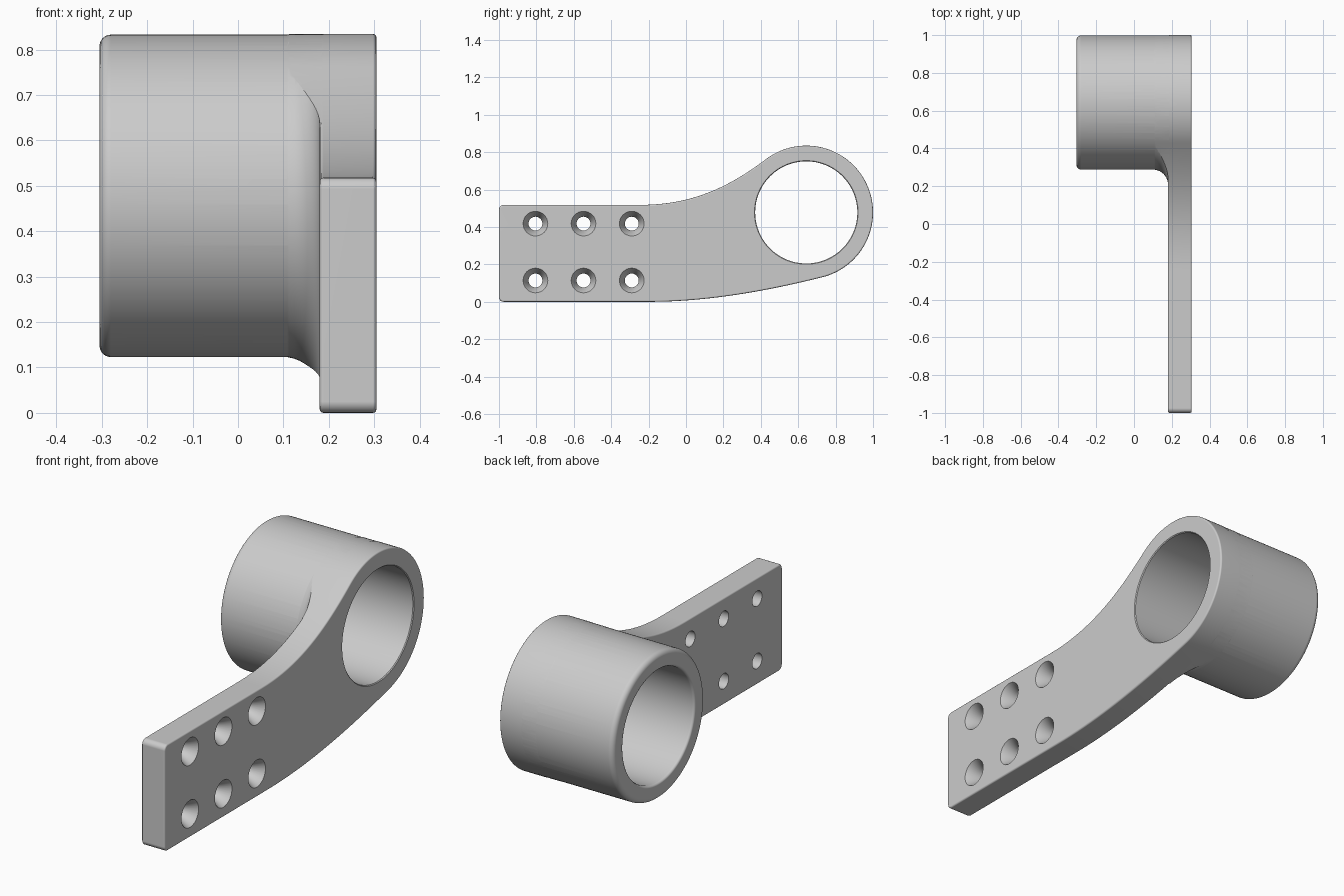
import bpy, bmesh
from math import sin, cos, pi, radians

cube = bpy.data.objects.get("Cube")
if cube:
    bpy.data.objects.remove(cube, do_unlink=True)

CY, CZ = 0.643, 0.478          # ring axis
RING, BORE = 0.357, 0.273
X_IN, X_OUT = 0.18, 0.305      # plate faces
FILLET = 0.08


def make_object(name, bm):
    bmesh.ops.recalc_face_normals(bm, faces=bm.faces)
    mesh = bpy.data.meshes.new(name)
    bm.to_mesh(mesh)
    bm.free()
    obj = bpy.data.objects.new(name, mesh)
    bpy.context.collection.objects.link(obj)
    return obj


def lathe(name, profile, cy, cz, segments):
    """Closed solid turned about an axis along x; profile is (x, radius)."""
    bm = bmesh.new()
    rings = []
    for x, r in profile:
        rings.append([bm.verts.new((x, cy + r * cos(2 * pi * i / segments),
                                    cz + r * sin(2 * pi * i / segments)))
                      for i in range(segments)])
    for a, b in zip(rings, rings[1:]):
        for i in range(segments):
            j = (i + 1) % segments
            bm.faces.new((a[i], a[j], b[j], b[i]))
    bm.faces.new(rings[0])
    bm.faces.new(rings[-1])
    return make_object(name, bm)


def prism(name, outline, x0, x1):
    bm = bmesh.new()
    face = bm.faces.new([bm.verts.new((x0, y, z)) for y, z in outline])
    ext = bmesh.ops.extrude_face_region(bm, geom=[face])
    moved = [v for v in ext["geom"] if isinstance(v, bmesh.types.BMVert)]
    bmesh.ops.translate(bm, verts=moved, vec=(x1 - x0, 0, 0))
    return make_object(name, bm)


def bezier(p0, p1, p2, p3, n):
    return [tuple((1 - t)**3 * a + 3 * (1 - t)**2 * t * b + 3 * (1 - t) * t * t * c + t**3 * d
                  for a, b, c, d in zip(p0, p1, p2, p3))
            for t in (i / n for i in range(n + 1))]


def plate_outline(inset=0.0):
    """Handle profile in y, z: straight tail sweeping tangentially into the ring."""
    r, low, high, c = RING - inset, inset, 0.518 - inset, 0.025
    a0, a1 = radians(-76), radians(127)
    start = (CY + r * cos(a0), CZ + r * sin(a0))
    end = (CY + r * cos(a1), CZ + r * sin(a1))
    pts = bezier((-0.2, low), (0.12, low), (start[0] + 0.3 * sin(a0), start[1] - 0.3 * cos(a0)),
                 start, 20)
    pts += [(CY + r * cos(a0 + (a1 - a0) * i / 64), CZ + r * sin(a0 + (a1 - a0) * i / 64))
            for i in range(1, 64)]
    pts += bezier(end, (end[0] - 0.24 * sin(a1), end[1] + 0.24 * cos(a1)),
                  (0.04, high), (-0.25, high), 20)
    for cz, first in ((high - c, 90), (low + c, 180)):
        for i in range(6):
            a = radians(first + 18 * i)
            pts.append((-1 + c + c * cos(a), cz + c * sin(a)))
    return pts


def apply_modifier(obj, kind, **settings):
    mod = obj.modifiers.new(kind.title(), kind)
    for key, value in settings.items():
        setattr(mod, key, value)
    bpy.ops.object.select_all(action='DESELECT')
    bpy.context.view_layer.objects.active = obj
    obj.select_set(True)
    bpy.ops.object.modifier_apply(modifier=mod.name)


def combine(obj, other, operation):
    apply_modifier(obj, 'BOOLEAN', operation=operation, solver='EXACT', object=other)
    bpy.data.objects.remove(other, do_unlink=True)


# Flat handle plate with softened rims
bracket = prism("ring_bracket", plate_outline(), X_IN, X_OUT)
apply_modifier(bracket, 'BEVEL', width=0.008, segments=3, limit_method='ANGLE',
               angle_limit=radians(50))

# Tube with a rounded free end
tube_r, edge = RING - 0.002, 0.025
rim = [(-X_OUT + edge * (1 - sin(a)), tube_r - edge * (1 - cos(a)))
       for a in (radians(90 - 15 * i) for i in range(7))]
tube = lathe("tube", rim + [(0.25, tube_r)], CY, CZ, 120)

# Concave fillet where the tube meets the plate, trimmed to the plate outline
flare = [(X_IN - FILLET, tube_r - 0.002)]
flare += [(X_IN - FILLET + FILLET * sin(a), tube_r + FILLET * (1 - cos(a)))
          for a in (radians(9 * i) for i in range(1, 11))]
fillet = lathe("fillet", flare + [(0.24, tube_r + FILLET)], CY, CZ, 120)
combine(fillet, prism("fillet_trim", plate_outline(0.001), 0.0, 0.23), 'INTERSECT')

combine(bracket, tube, 'UNION')
combine(bracket, fillet, 'UNION')

# Through bore, eased at both mouths
bore_profile = [(-0.4, BORE + 0.012), (-X_OUT, BORE + 0.012), (-X_OUT + 0.004, BORE + 0.005),
                (-X_OUT + 0.012, BORE), (X_OUT - 0.004, BORE), (X_OUT, BORE + 0.004),
                (0.4, BORE + 0.004)]
combine(bracket, lathe("bore", bore_profile, CY, CZ, 120), 'DIFFERENCE')

# Six countersunk screw holes
hole_profile = [(0.1, 0.037), (X_OUT - 0.05, 0.037), (X_OUT, 0.066), (0.35, 0.066)]
for y in (-0.805, -0.548, -0.29):
    for z in (0.114, 0.418):
        combine(bracket, lathe("screw_hole", hole_profile, y, z, 32), 'DIFFERENCE')

bpy.ops.object.shade_smooth_by_angle(angle=radians(32))
apply_modifier(bracket, 'WEIGHTED_NORMAL', keep_sharp=True)
